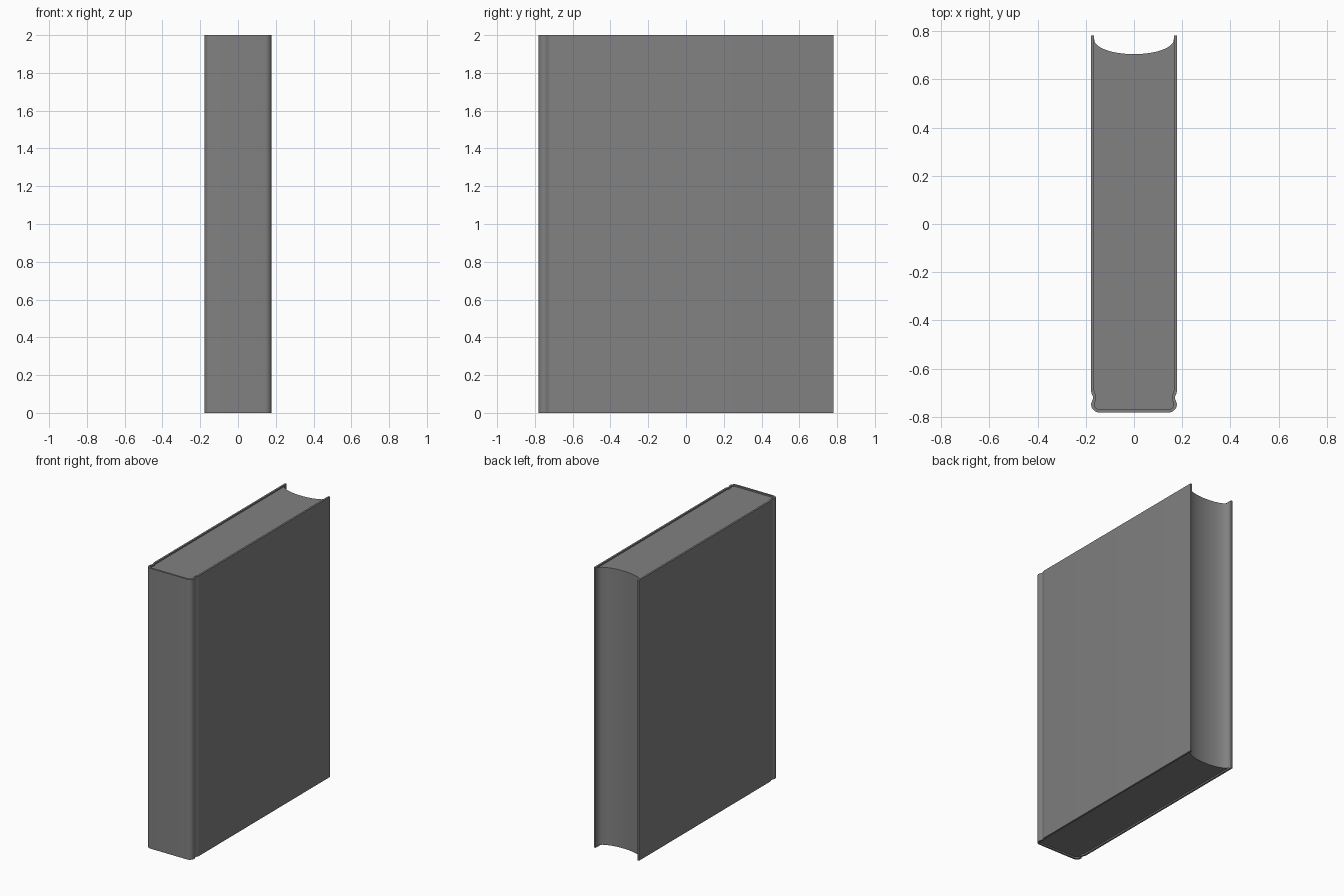
import bpy, bmesh, math
from mathutils import Vector

if "Cube" in bpy.data.objects:
    bpy.data.objects.remove(bpy.data.objects["Cube"])

HEIGHT = 2.0
HALF_W, HALF_D = 0.178, 0.782
BOARD = 0.013      # cover thickness
INSET = 0.01       # pages sit below the cover edges

grey = bpy.data.materials.new("dark_grey")
grey.diffuse_color = (0.22, 0.22, 0.22, 1)
grey.use_nodes = True
grey.node_tree.nodes["Principled BSDF"].inputs["Base Color"].default_value = grey.diffuse_color


def mirror(half):
    # close a right-hand half path into a full path, running right to left
    return half + [(-x, y) for x, y in reversed(half)]


def offset(path, dist):
    # shift a path sideways along its averaged normals
    pts = [Vector(p) for p in path]
    out = []
    for i, p in enumerate(pts):
        a = (p - pts[i - 1]).normalized() if i > 0 else None
        b = (pts[i + 1] - p).normalized() if i < len(pts) - 1 else None
        a, b = a or b, b or a
        t = (a + b).normalized()
        n = Vector((t.y, -t.x))
        out.append(tuple(p + n * dist / max(t.dot(a), 0.5)))
    return out


def extrude_faces(name, loops, z0, z1):
    # flat faces at z0 raised to z1
    bm = bmesh.new()
    for loop in loops:
        bm.faces.new([bm.verts.new((x, y, z0)) for x, y in loop])
    bmesh.ops.remove_doubles(bm, verts=bm.verts, dist=1e-5)
    ret = bmesh.ops.extrude_face_region(bm, geom=bm.faces[:], use_keep_orig=True)
    top = [v for v in ret["geom"] if isinstance(v, bmesh.types.BMVert)]
    bmesh.ops.translate(bm, verts=top, vec=(0, 0, z1 - z0))
    bmesh.ops.recalc_face_normals(bm, faces=bm.faces)
    me = bpy.data.meshes.new(name)
    bm.to_mesh(me)
    bm.free()
    me.materials.append(grey)
    ob = bpy.data.objects.new(name, me)
    bpy.context.collection.objects.link(ob)
    bpy.ops.object.select_all(action='DESELECT')
    ob.select_set(True)
    bpy.context.view_layer.objects.active = ob
    bpy.ops.object.shade_smooth_by_angle(angle=math.radians(40))
    return ob


# cover: two boards, shallow hinge grooves and rounded spine corners
R = 0.034
half = [(HALF_W, HALF_D), (HALF_W, -0.695)]
half += [(HALF_W - 0.004 * (1 - math.cos(2 * math.pi * i / 8)), -0.695 - 0.053 * i / 8)
         for i in range(1, 8)]
half += [(HALF_W - R + R * math.cos(a), -HALF_D + R - R * math.sin(a))
         for a in [math.radians(90 * i / 8) for i in range(9)]]
outer = mirror(half)
inner = offset(outer, -BOARD)
if abs(inner[0][0]) > HALF_W:
    inner = offset(outer, BOARD)
quads = [(outer[i], outer[i + 1], inner[i + 1], inner[i])
         for i in range(len(outer) - 1)]
extrude_faces("cover", quads, 0, HEIGHT)

# page block: fills the inside of the cover, with a hollow fore edge
PW = HALF_W - BOARD
fore = [(-PW * math.cos(math.pi * i / 24), 0.765 - 0.06 * math.sin(math.pi * i / 24))
        for i in range(25)]
extrude_faces("pages", [fore + inner[1:-1]], INSET, HEIGHT - INSET)
